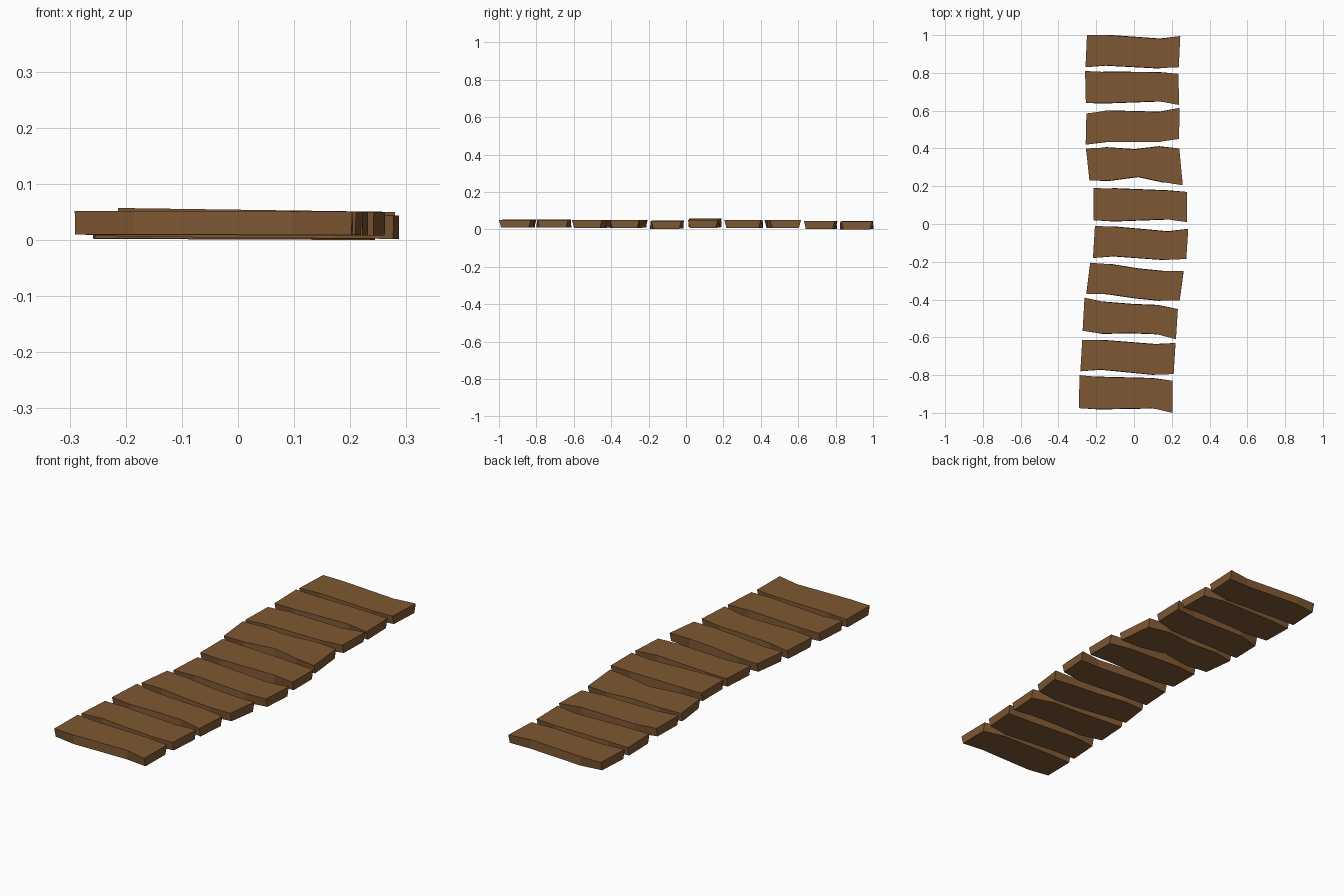
import bpy, bmesh

HALF, THICK = 0.247, 0.042
wood = bpy.data.materials.new("wood")
wood.diffuse_color = (0.21, 0.095, 0.032, 1)


def plank(i, xc, skew, back, front, z_left, z_right):
    """Warped board: back/front edge y at columns from left to right."""
    n = len(back)
    offs = [-HALF, -0.14, 0.14, HALF] if n == 4 else [-HALF, -0.14, 0.01, 0.14, HALF]
    bm = bmesh.new()
    rings = []
    for k, o in enumerate(offs):
        end = k in (0, n - 1)
        inset = 0.011 if end else -0.002
        xin = 0.998 if end else 1
        t = (o + HALF) / (2 * HALF)
        z = z_left * (1 - t) + z_right * t
        xb, xf = xc + o + skew, xc + o - skew
        pts = [(xb, back[k], z + THICK), (xf, front[k], z + THICK),
               (xc + o * xin - skew, front[k] + inset, z),
               (xc + o * xin + skew, back[k] - inset, z)]
        rings.append([bm.verts.new(p) for p in pts])
    for a, b in zip(rings, rings[1:]):
        for j in range(4):
            m = (j + 1) % 4
            bm.faces.new((a[j], a[m], b[m], b[j]))
    bm.faces.new(rings[0])
    bm.faces.new(rings[-1][::-1])
    bmesh.ops.recalc_face_normals(bm, faces=bm.faces)
    me = bpy.data.meshes.new(f"plank_{i}")
    bm.to_mesh(me)
    bm.free()
    me.materials.append(wood)
    bpy.context.collection.objects.link(bpy.data.objects.new(f"plank_{i}", me))


# Boards from the back of the walkway to the front
plank(1, -0.006, 0.004, (1.0, 1.0, 0.98, 0.995), (0.83, 0.84, 0.825, 0.83), 0.002, 0.0)
plank(2, -0.010, -0.002, (0.81, 0.805, 0.803, 0.795), (0.64, 0.64, 0.65, 0.63), 0.003, 0.002)
plank(3, -0.007, 0.002, (0.585, 0.60, 0.593, 0.615), (0.42, 0.435, 0.435, 0.45), 0.007, 0.007)
plank(4, 0.002, -0.009, (0.40, 0.405, 0.395, 0.41, 0.40), (0.23, 0.23, 0.25, 0.222, 0.205), 0.009, 0.008)
plank(5, 0.033, 0.0, (0.19, 0.188, 0.177, 0.17), (0.02, 0.015, 0.025, 0.01), 0.015, 0.008)
plank(6, 0.035, 0.005, (-0.01, -0.015, -0.04, -0.025), (-0.18, -0.17, -0.19, -0.185), 0.006, 0.002)
plank(7, 0.005, 0.010, (-0.205, -0.213, -0.237, -0.25, -0.25), (-0.37, -0.37, -0.392, -0.405, -0.405), 0.009, 0.008)
plank(8, -0.020, 0.005, (-0.39, -0.413, -0.425, -0.43, -0.45), (-0.565, -0.58, -0.577, -0.582, -0.61), 0.009, 0.008)
plank(9, -0.032, 0.005, (-0.615, -0.615, -0.637, -0.63), (-0.78, -0.77, -0.797, -0.795), 0.01, 0.009)
plank(10, -0.043, 0.001, (-0.80, -0.81, -0.817, -0.83), (-0.975, -0.98, -0.975, -1.0), 0.01, 0.009)
